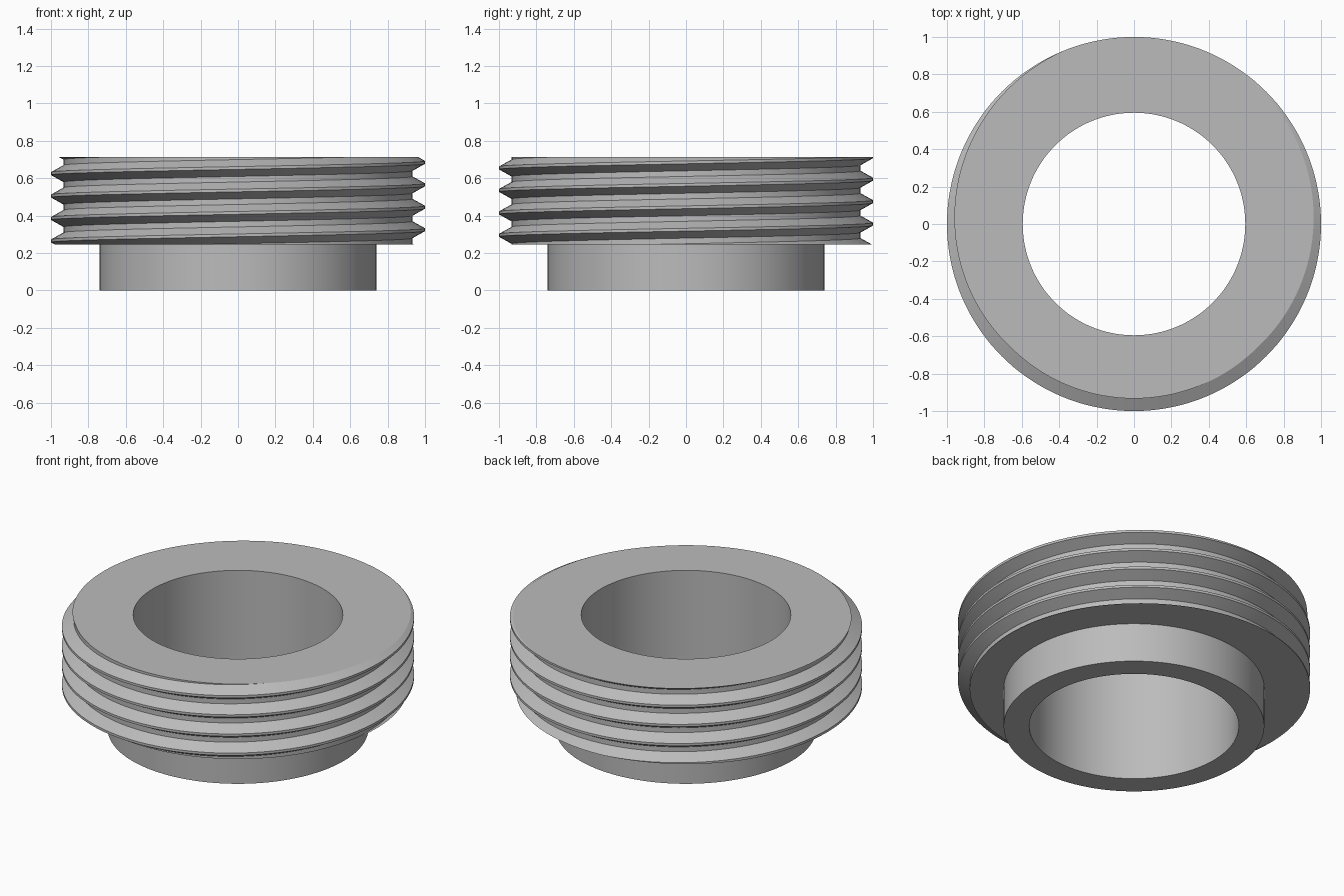
import bpy, bmesh, math
from mathutils import Vector

if "Cube" in bpy.data.objects:
    bpy.data.objects.remove(bpy.data.objects["Cube"], do_unlink=True)

SEGS = 144
PITCH = 0.12
TOP, SHOULDER = 0.715, 0.245
BORE_R, HUB_R, ROOT_R, CREST_R = 0.595, 0.74, 0.933, 1.0
TURNS, START = 7, 0.085

# Thread section over one pitch: crest flat, flank, root flat
SECTION = [(CREST_R, -0.0075), (CREST_R, 0.0075), (ROOT_R, 0.045), (ROOT_R, 0.075)]

grey = bpy.data.materials.new("grey_metal")
grey.use_nodes = True
colour = (0.5, 0.5, 0.5, 1)
grey.diffuse_color = colour
grey.node_tree.nodes["Principled BSDF"].inputs["Base Color"].default_value = colour

bm = bmesh.new()


def point(radius, step, z):
    a = math.tau * (step % SEGS) / SEGS
    return bm.verts.new((radius * math.cos(a), radius * math.sin(a), z))


def ring(radius, z):
    return [point(radius, i, z) for i in range(SEGS)]


def wall(lower, upper):
    for i in range(SEGS):
        j = (i + 1) % SEGS
        bm.faces.new((lower[i], lower[j], upper[j], upper[i]))


def open_edges(z):
    return [e for e in bm.edges if e.is_boundary
            and all(abs(v.co.z - z) < 1e-4 for v in e.verts)]


# Right-handed helical thread, running past both ends
rows = [[point(r, s, START + PITCH * s / SEGS + dz) for r, dz in SECTION]
        for s in range(TURNS * SEGS + 1)]
for s in range(TURNS * SEGS):
    a, b = rows[s], rows[s + 1]
    for k in range(3):
        bm.faces.new((a[k], b[k], b[k + 1], a[k + 1]))
    if s + 1 + SEGS < len(rows):
        bm.faces.new((a[3], b[3], rows[s + 1 + SEGS][0], rows[s + SEGS][0]))

# Trim the thread flat at the top and at the shoulder
for z, up in ((TOP, 1), (SHOULDER, -1)):
    bmesh.ops.bisect_plane(bm, geom=bm.verts[:] + bm.edges[:] + bm.faces[:], dist=1e-5,
                           plane_co=(0, 0, z), plane_no=(0, 0, up), clear_outer=True)
bmesh.ops.remove_doubles(bm, verts=bm.verts[:], dist=1e-5)

# Bore and hub walls
bore_low, bore_high = ring(BORE_R, 0), ring(BORE_R, TOP)
hub_low, hub_high = ring(HUB_R, 0), ring(HUB_R, SHOULDER)
wall(bore_high, bore_low)
wall(hub_low, hub_high)
wall(bore_low, hub_low)

# Flat top face and shoulder
for z, up in ((TOP, 1), (SHOULDER, -1)):
    bmesh.ops.triangle_fill(bm, edges=open_edges(z), use_beauty=True,
                            normal=Vector((0, 0, up)))
bmesh.ops.recalc_face_normals(bm, faces=bm.faces[:])

mesh = bpy.data.meshes.new("threaded_plug")
bm.to_mesh(mesh)
bm.free()
mesh.materials.append(grey)
plug = bpy.data.objects.new("threaded_plug", mesh)
bpy.context.collection.objects.link(plug)

# Smooth round walls with crisp edges
bpy.ops.object.select_all(action='DESELECT')
plug.select_set(True)
bpy.context.view_layer.objects.active = plug
bpy.ops.object.shade_smooth_by_angle(angle=math.radians(25))
